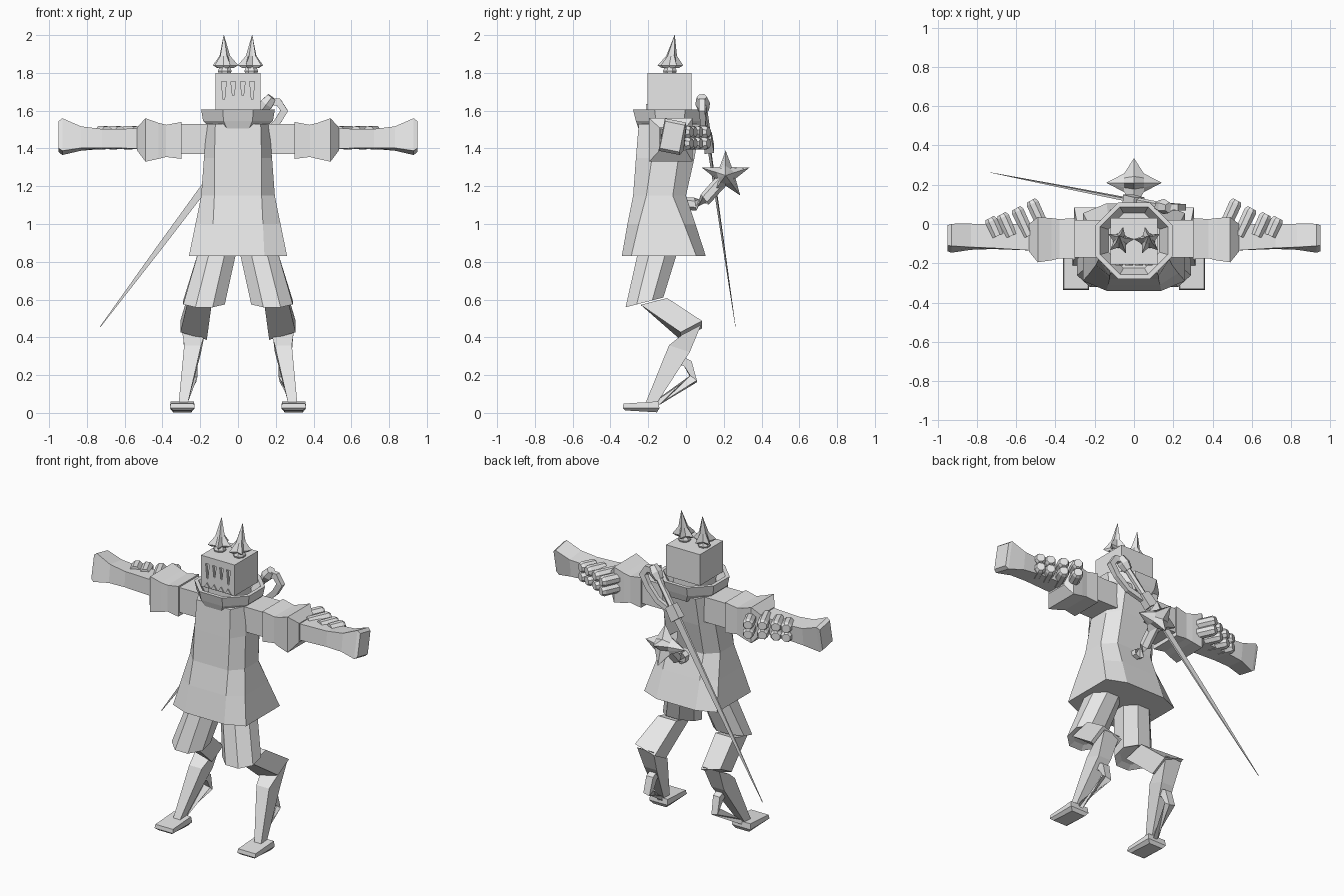
import bpy, bmesh, math
from mathutils import Vector, Matrix

grey = bpy.data.materials.new("plain_grey")
grey.diffuse_color = (0.8, 0.8, 0.8, 1)


def make(name, bm):
    bmesh.ops.recalc_face_normals(bm, faces=bm.faces)
    me = bpy.data.meshes.new(name)
    bm.to_mesh(me)
    bm.free()
    me.materials.append(grey)
    ob = bpy.data.objects.new(name, me)
    bpy.context.collection.objects.link(ob)
    return ob


def loft(name, rings):
    """Skin a list of equal-length rings and cap both ends."""
    bm = bmesh.new()
    vs = [[bm.verts.new(p) for p in r] for r in rings]
    n = len(vs[0])
    for a, b in zip(vs, vs[1:]):
        for i in range(n):
            j = (i + 1) % n
            bm.faces.new((a[i], a[j], b[j], b[i]))
    bm.faces.new(vs[0])
    bm.faces.new(vs[-1])
    return make(name, bm)


def ring(c, u, v, n=4):
    """Polygon around c whose flats lie at half extents u and v."""
    c, u, v = Vector(c), Vector(u), Vector(v)
    k = 1 / math.cos(math.pi / n)
    ang = [math.pi * (2 * i + 1) / n for i in range(n)]
    return [c + u * k * math.cos(a) + v * k * math.sin(a) for a in ang]


def tube(name, pts, radii, n=4, flat=1.0):
    """Tapered tube along a path; flat squashes it in depth."""
    pts = [Vector(p) for p in pts]
    rings = []
    for i, p in enumerate(pts):
        t = (pts[min(i + 1, len(pts) - 1)] - pts[max(i - 1, 0)]).normalized()
        side = t.cross(Vector((0, 1, 0) if abs(t.y) < 0.8 else (0, 0, 1))).normalized()
        rings.append(ring(p, side * radii[i], side.cross(t) * radii[i] * flat, n))
    return loft(name, rings)


def star(name, centre, profile, rot, turn=0.0):
    """Five-pointed spiky body from (height, point radius, notch radius)."""
    rings = []
    for h, big, small in profile:
        r = []
        for i in range(10):
            a = turn + math.pi * i / 5
            q = small if i % 2 else big
            r.append(Vector(centre) + rot @ Vector((q * math.cos(a), q * math.sin(a), h)))
        rings.append(r)
    return loft(name, rings)


def block(name, x0, x1, y0, y1, z0, z1):
    return loft(name, [ring(((x0 + x1) / 2, (y0 + y1) / 2, z),
                            ((x1 - x0) / 2, 0, 0), (0, (y1 - y0) / 2, 0)) for z in (z0, z1)])


# tunic: octagonal body flaring into a skirt
def body_ring(z, hx, f, yf, yb, c):
    half = [(f, yf), (hx, yf + c), (hx, yb - c), (f, yb)]
    return [(x, y, z) for x, y in half] + [(-x, y, z) for x, y in reversed(half)]


loft("tunic", [body_ring(*r) for r in (
    (0.83, 0.26, 0.14, -0.34, 0.105, 0.05),
    (1.0, 0.225, 0.132, -0.31, 0.05, 0.06),
    (1.15, 0.195, 0.125, -0.28, 0.0, 0.07),
    (1.35, 0.18, 0.125, -0.265, 0.045, 0.085),
    (1.53, 0.165, 0.12, -0.25, 0.075, 0.09))])

# flared hollow collar
loft("collar", [ring((0, -0.085, z), (hx, 0, 0), (0, hy, 0), 8) for z, hx, hy in (
    (1.50, 0.135, 0.165), (1.545, 0.185, 0.18), (1.605, 0.195, 0.195),
    (1.605, 0.172, 0.172), (1.53, 0.13, 0.14))])

# head with wedge-shaped slits in the face
block("neck", -0.09, 0.09, -0.17, 0.0, 1.5, 1.62)
head = block("head", -0.12, 0.12, -0.205, 0.03, 1.60, 1.80)
for i, (x, z0) in enumerate(((-0.075, 1.66), (-0.025, 1.68), (0.025, 1.68), (0.075, 1.66))):
    cut = loft("slit_cutter", [[(x - w, -0.23, z), (x + w, -0.23, z),
                                (x + w, -0.19, z), (x - w, -0.19, z)]
                               for w, z in ((0.004, z0), (0.013, 1.755))])
    cut.hide_render = True
    cut.hide_viewport = True
    mod = head.modifiers.new("slit", 'BOOLEAN')
    mod.operation, mod.object, mod.solver = 'DIFFERENCE', cut, 'EXACT'

# jagged teeth along the jaw
for i in range(4):
    x = -0.075 + 0.05 * i
    loft("tooth", [[(x + dx, y, z) for dx, z in ((-0.02, 1.605), (0.02, 1.605), (0, 1.635))]
                   for y in (-0.212, -0.204)])

for s in (1, -1):
    # spiked horns on short round stems
    c = (s * 0.07, -0.085, 1.835)
    loft("horn_stem", [ring((c[0], c[1], z), (r, 0, 0), (0, r, 0), 8)
                       for z, r in ((1.79, 0.03), (1.81, 0.036), (1.84, 0.025))])
    horn = star("horn", c, ((-0.008, 0.05, 0.025), (0.005, 0.072, 0.034),
                            (0.055, 0.03, 0.021), (0.165, 0.001, 0.001)),
                Matrix.Identity(3), math.pi / 2 + s * 0.2)
    for v in horn.data.vertices:
        k = max(0, v.co.z - 1.84) / 0.16
        v.co += Vector((s * 0.005 * k, 0.025 * k, 0))

    # arms: sleeve, ruffled cuff, forearm ending in a fist
    def arm(name, rows):
        rings = []
        for x, y0, y1, z0, z1, tilt in rows:
            m = Matrix.Rotation(tilt, 3, 'X')
            rings.append(ring((s * x, (y0 + y1) / 2, (z0 + z1) / 2),
                              m @ Vector((0, (y1 - y0) / 2, 0)),
                              m @ Vector((0, 0, (z1 - z0) / 2))))
        loft(name, rings)

    arm("sleeve", ((0.13, -0.17, 0.02, 1.37, 1.53, 0), (0.31, -0.17, 0.02, 1.37, 1.53, 0)))
    arm("cuff", ((0.30, -0.18, 0.03, 1.345, 1.54, 0), (0.38, -0.175, 0.025, 1.355, 1.525, 0),
                 (0.42, -0.185, 0.03, 1.345, 1.535, 0), (0.49, -0.195, 0.035, 1.33, 1.56, 0),
                 (0.535, -0.14, 0.0, 1.39, 1.51, 0)))
    arm("forearm", ((0.52, -0.135, 0.0, 1.40, 1.505, 0), (0.72, -0.125, -0.005, 1.40, 1.50, -0.05),
                    (0.83, -0.125, -0.005, 1.395, 1.51, -0.12),
                    (0.93, -0.13, -0.015, 1.375, 1.55, -0.2),
                    (0.95, -0.125, -0.02, 1.39, 1.535, -0.2)))

    # stacked pipes behind the forearm
    for x, y in ((0.525, 0.12), (0.60, 0.08), (0.675, 0.05), (0.735, 0.03)):
        for z in (1.487, 1.427):
            k = (y + 0.06) / 0.9
            tube("forearm_pipe", [(s * (x - 0.42 * k), -0.06, z),
                                  (s * (x - 0.008), y - 0.015, z), (s * x, y, z)],
                 (0.03, 0.032, 0.024), 8)

    # baggy shorts
    loft("short_leg", [ring((s * 0.105, -0.145, 0.87), (0.10, 0, 0), (0, 0.105, 0), 8),
                       ring((s * 0.18, -0.22, 0.585), (0.11, 0, 0), (0, 0.10, 0.026), 8),
                       ring((s * 0.18, -0.215, 0.60), (0.08, 0, 0), (0, 0.07, 0.02), 8)])

    # bent-back thigh, shin and spur
    loft("lower_thigh", [ring((s * 0.205, -0.17, 0.59), (0.065, 0, 0), (0, 0.07, 0.018)),
                         ring((s * 0.235, 0.028, 0.437), (0.07, 0, s * 0.02), (0, 0.057, 0.03))])
    loft("shin", [ring((s * 0.235, 0.03, 0.44), (0.058, 0, 0), (0, 0.05, 0.026)),
                  ring((s * 0.24, -0.035, 0.34), (0.045, 0, 0), (0, 0.055, -0.018)),
                  ring((s * 0.29, -0.185, 0.05), (0.024, 0, 0), (0, 0.03, 0))])
    tube("spur", [(s * 0.24, -0.03, 0.28), (s * 0.238, 0.01, 0.26), (s * 0.24, 0.04, 0.18),
                  (s * 0.285, -0.15, 0.055)], (0.022, 0.024, 0.022, 0.014))

    # feet
    loft("foot", [ring((s * 0.295, -0.238, z), (w, 0, 0), (0, d, t))
                  for z, w, d, t in ((0.008, 0.048, 0.085, -0.005), (0.025, 0.066, 0.097, 0),
                                     (0.055, 0.062, 0.093, 0.006))])

# tail with a spiked star at its end
tube("tail", [(0, -0.03, 1.11), (0, 0.05, 1.105), (0, 0.10, 1.13), (0, 0.14, 1.175), (0, 0.20, 1.24)],
     (0.028, 0.03, 0.03, 0.03, 0.03), 6)
star("tail_star", (0, 0.21, 1.257),
     ((-0.14, 0.001, 0.001), (-0.05, 0.05, 0.042), (0, 0.132, 0.055),
      (0.05, 0.05, 0.042), (0.14, 0.001, 0.001)),
     Matrix(((0, 0, 1), (1, 0, 0), (0, 1, 0))), math.pi / 10)

# slung sword: blade, guard, grip, pommel, knuckle bow
tip, end = Vector((-0.73, 0.262, 0.455)), Vector((0.17, 0.085, 1.66))
along = lambda t: tip.lerp(end, t)
tube("blade", [along(t) for t in (0, 0.35, 0.8)], (0.002, 0.014, 0.024), 4, 0.3)
tube("guard_block", [along(0.78), along(0.84)], (0.036, 0.032), 4, 0.7)
tube("grip", [along(0.83), along(0.96)], (0.017, 0.017), 6)
tube("pommel", [along(0.95), along(0.98), along(1.01)], (0.024, 0.034, 0.024), 6)
tube("knuckle_bow", [(0.15, 0.09, 1.65), (0.215, 0.085, 1.645), (0.245, 0.085, 1.60),
                     (0.205, 0.09, 1.535), (0.13, 0.10, 1.465), (0.03, 0.11, 1.43)],
     (0.018, 0.02, 0.02, 0.018, 0.016, 0.016), 4, 0.8)
